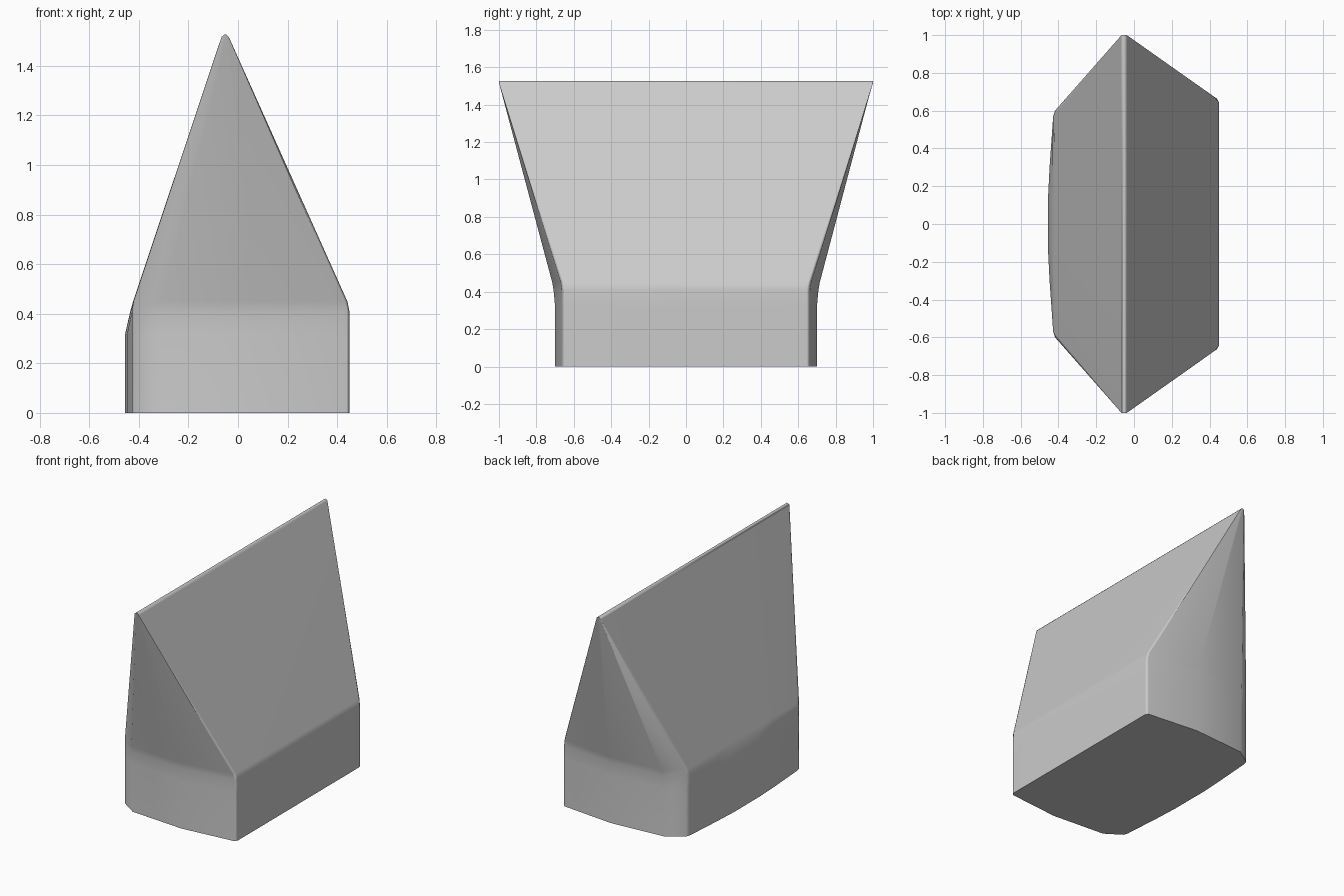
import bpy
import bmesh
from mathutils import Vector

if "Cube" in bpy.data.objects:
    bpy.data.objects.remove(bpy.data.objects["Cube"])

# Single flat colour
grey = bpy.data.materials.new("plain grey")
grey.use_nodes = True
colour = (0.6, 0.6, 0.6, 1)
grey.diffuse_color = colour
grey.node_tree.nodes["Principled BSDF"].inputs["Base Color"].default_value = colour

# Half outlines, from the flat side round one end to the bulged side
base = [(.45, .645), (.438, .664), (.07, .70), (-.31, .672),
        (-.418, .60), (-.428, .57), (-.447, .30), (-.455, .14)]
shoulder = [(.45, .645), (.438, .664), (.07, .71), (-.31, .685),
            (-.418, .60), (-.428, .57), (-.43, .30), (-.43, .14)]
ridge = [(-.035, .995, 1.512), (-.038, 1, 1.517), (-.046, 1, 1.526),
         (-.056, 1, 1.526), (-.066, 1, 1.517), (-.068, .995, 1.512),
         (-.068, .52, 1.512), (-.068, .24, 1.512)]
SHOULDER_Z = .43


def mix_ring(a, b, t):
    return [Vector(p).lerp(Vector(q), t) for p, q in zip(a, b)]


def at_height(outline, z):
    return [Vector((x, y, z)) for x, y in outline]


lower = at_height(base, .32)
middle = at_height(shoulder, SHOULDER_Z)
rings = [at_height(base, 0), lower, mix_ring(lower, middle, .8),
         mix_ring(middle, ridge, .018), [Vector(p) for p in ridge]]

# Loft the mirrored rings into one closed body
bm = bmesh.new()
loops = []
for half in rings:
    mirrored = [Vector((p.x, -p.y, p.z)) for p in reversed(half)]
    loops.append([bm.verts.new(p) for p in half + mirrored])
count = len(loops[0])
for low, high in zip(loops, loops[1:]):
    for i in range(count):
        j = (i + 1) % count
        bm.faces.new((low[i], low[j], high[j], high[i]))
bm.faces.new(loops[0])

# Narrow rounded strips along the top ridge
top = loops[-1]
for i in range(4):
    bm.faces.new((top[i], top[i + 1], top[count - 2 - i], top[count - 1 - i]))
bm.faces.new(top[4:count - 4])
bmesh.ops.recalc_face_normals(bm, faces=bm.faces)

mesh = bpy.data.meshes.new("wedge_body")
bm.to_mesh(mesh)
bm.free()
mesh.materials.append(grey)
body = bpy.data.objects.new("wedge_body", mesh)
bpy.context.collection.objects.link(body)

# Soft shading with crisp bottom and large flat sides
bpy.ops.object.select_all(action="DESELECT")
body.select_set(True)
bpy.context.view_layer.objects.active = body
bpy.ops.object.shade_smooth_by_angle(angle=1.0)
weighted = body.modifiers.new("flat_sides", "WEIGHTED_NORMAL")
weighted.keep_sharp = True
